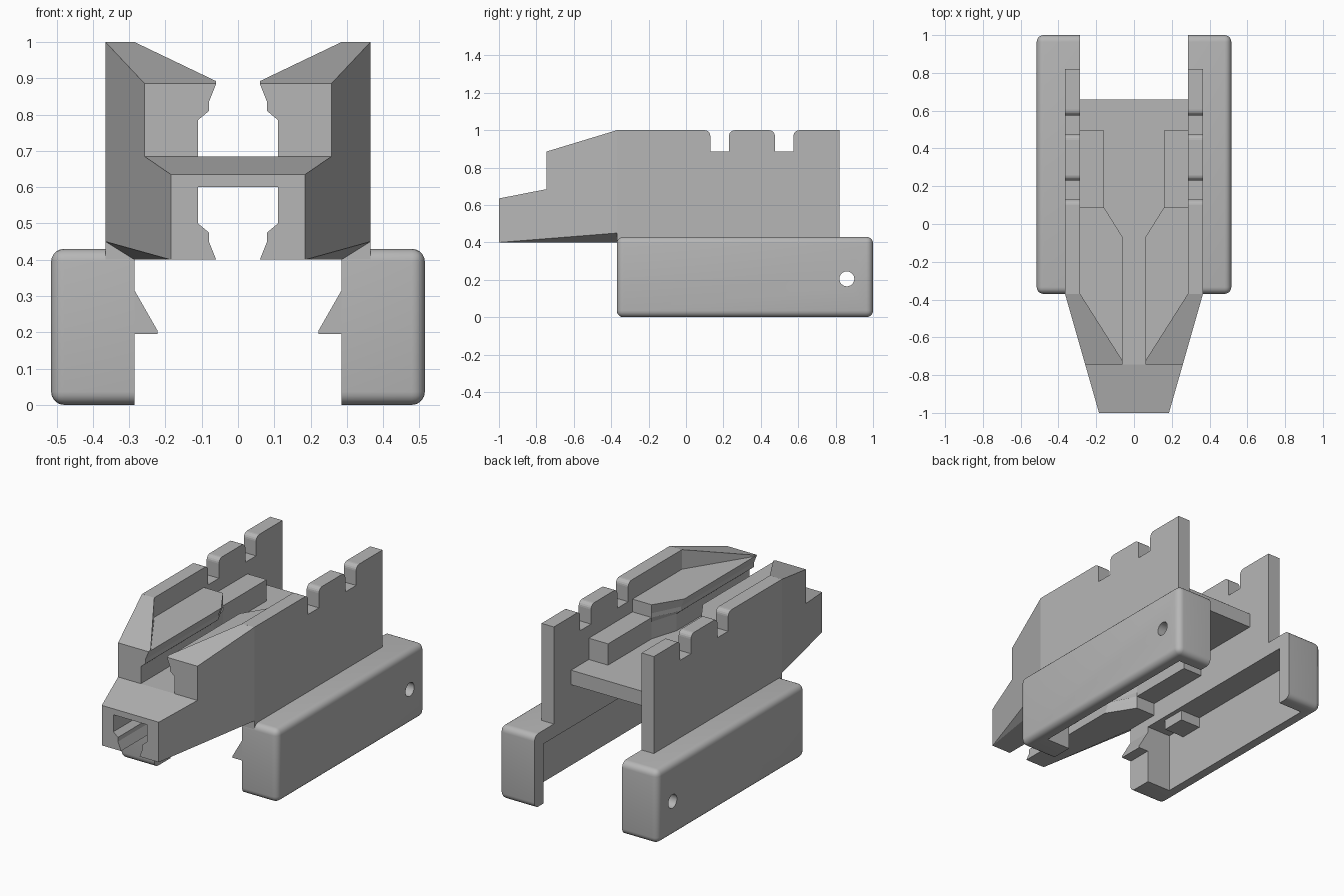
import bpy, bmesh, math

cube = bpy.data.objects.get("Cube")
if cube:
    bpy.data.objects.remove(cube, do_unlink=True)

grey = bpy.data.materials.new("plain grey")
grey.use_nodes = True
grey.diffuse_color = (0.47, 0.47, 0.47, 1)
grey.node_tree.nodes["Principled BSDF"].inputs["Base Color"].default_value = (0.47, 0.47, 0.47, 1)


def make(name, bm, mirror=True):
    bmesh.ops.remove_doubles(bm, verts=bm.verts[:], dist=1e-5)
    bmesh.ops.recalc_face_normals(bm, faces=bm.faces[:])
    mesh = bpy.data.meshes.new(name)
    bm.to_mesh(mesh)
    bm.free()
    mesh.materials.append(grey)
    ob = bpy.data.objects.new(name, mesh)
    bpy.context.collection.objects.link(ob)
    if mirror:
        ob.modifiers.new("both sides", 'MIRROR')
    return ob


def skin(name, rings, mirror=True):
    """Join matching rings of points into a capped solid."""
    bm = bmesh.new()
    loops = [[bm.verts.new(p) for p in ring] for ring in rings]
    n = len(loops[0])
    bm.faces.new(loops[0])
    bm.faces.new(loops[-1])
    for a, b in zip(loops, loops[1:]):
        for i in range(n):
            j = (i + 1) % n
            bm.faces.new((a[i], a[j], b[j], b[i]))
    return make(name, bm, mirror)


def along_y(name, sections, mirror=True):
    return skin(name, [[(x, y, z) for x, z in pts] for y, pts in sections], mirror)


def rect(x0, x1, z0, z1):
    return [(x0, z0), (x1, z0), (x1, z1), (x0, z1)]


def box(name, x, y, z, mirror=True):
    return along_y(name, [(v, rect(*x, *z)) for v in y], mirror)


INNER, OUTER = 0.285, 0.365
FRONT, MID, TOP = -1.0, -0.37, 1.0
STEP = -0.745


def side(y):
    """Half width of the tapered nose."""
    return 0.185 + (OUTER - 0.185) * (y - FRONT) / (MID - FRONT)


# Side walls with two round-shouldered notches
def shoulder(y, direction, r=0.03):
    pts = [(y - direction * r * (1 - math.sin(a)), TOP - r * (1 - math.cos(a)))
           for a in (math.pi / 2 * i / 5 for i in range(6))]
    return pts if direction > 0 else pts[::-1]


outline = [(0.82, 0.4), (MID, 0.4), (MID, TOP)]
for start, end in ((0.13, 0.23), (0.475, 0.575)):
    outline += shoulder(start, 1) + [(start, 0.885), (end, 0.885)] + shoulder(end, -1)
outline.append((0.82, TOP))
skin("side_wall", [[(x, y, z) for y, z in outline] for x in (INNER, OUTER)])

# Sloping cheeks that close the walls toward the front
plan = [(OUTER, MID), (INNER, MID), (0.06, STEP + 0.02), (0.06, STEP), (side(STEP), STEP)]
slope = (TOP - 0.885) / (MID - STEP)
skin("nose_cheek", [[(x, y, 0.885) for x, y in plan],
                    [(x, y, 0.886 + slope * (y - STEP) * 0.99) for x, y in plan]])

# Central floor plate and its tapered nose
along_y("nose_plate", [(y, rect(-side(y), side(y), 0.6, z))
                       for y, z in ((FRONT, 0.635), (STEP, 0.685), (MID, 0.685))], False)
box("floor_plate", (-INNER, INNER), (MID, 0.66), (0.6, 0.685), False)

# Slot rails: same inner profile above and below the floor
groove = [(0.11, 0), (0.11, 0.1), (0.08, 0.125), (0.08, 0.15), (0.06, 0.2)]


def rail(name, base, sign, y0):
    flare, end, tail = y0 + 0.675, y0 + 0.835, y0 + 1.24

    def section(outer, chamfer=0.0, flat=False):
        pts = [(0.16 if flat else x, base + sign * h) for x, h in groove]
        return pts + [(outer - (0.08 if chamfer else 0), base + sign * 0.2),
                      (outer, base + sign * (0.2 - chamfer)), (outer, base)]

    low = 0.05 if sign < 0 else 0
    nose = [(y0, section(side(y0))), (MID, section(OUTER, low))]
    if not low:
        nose = [(y, [(x, z) for x, z in pts]) for y, pts in nose]
    along_y(name + "_nose", nose)
    along_y(name + "_lip", [(MID, section(INNER)), (flare, section(INNER)),
                            (end, section(INNER, flat=True))])
    box(name + "_tail", (0.16, INNER), (end, tail), sorted((base, base + sign * 0.125)))


rail("upper_rail", 0.685, 1, STEP)
rail("lower_rail", 0.6, -1, FRONT)

# Side housings: rounded outside, hollow toward the inside and below
bm = bmesh.new()
bmesh.ops.create_cube(bm, size=1)
for v in bm.verts:
    v.co = (0.4 + v.co.x * 0.23, 0.315 + v.co.y * 1.37, 0.215 + v.co.z * 0.43)
edges = [e for e in bm.edges if any(v.co.x > 0.4 for v in e.verts)]
bmesh.ops.bevel(bm, geom=edges, offset=0.036, segments=5, profile=0.5, affect='EDGES')
housing = make("side_housing", bm, False)

cavity = box("cavity_cutter", (0.2, 0.44), (-0.22, 0.916), (-0.1, 0.35), False)
circle = [(0.86 + 0.04 * math.cos(a), 0.205 + 0.04 * math.sin(a))
          for a in (math.tau * i / 24 for i in range(24))]
hole = skin("hole_cutter", [[(x, y, z) for y, z in circle] for x in (0.2, 0.6)], False)

bpy.context.view_layer.objects.active = housing
for cutter in (cavity, hole):
    cutter.hide_render = True
    mod = housing.modifiers.new("cut", 'BOOLEAN')
    mod.operation, mod.solver, mod.object = 'DIFFERENCE', 'EXACT', cutter
    bpy.ops.object.modifier_apply(modifier=mod.name)
    bpy.data.objects.remove(cutter, do_unlink=True)
for ob in bpy.context.selected_objects:
    ob.select_set(False)
housing.select_set(True)
bpy.ops.object.shade_smooth_by_angle(angle=math.radians(30))
housing.modifiers.new("both sides", 'MIRROR')

# Catches at the housing fronts and stops hanging inside
catch = [(0.3, 0.315), (INNER, 0.315), (0.222, 0.205), (0.222, 0.195), (0.3, 0.195)]
along_y("front_catch", [(y, catch) for y in (MID + 0.002, -0.22)])
box("inner_stop", (0.31, 0.445), (-0.1, 0.04), (0.29, 0.36))
